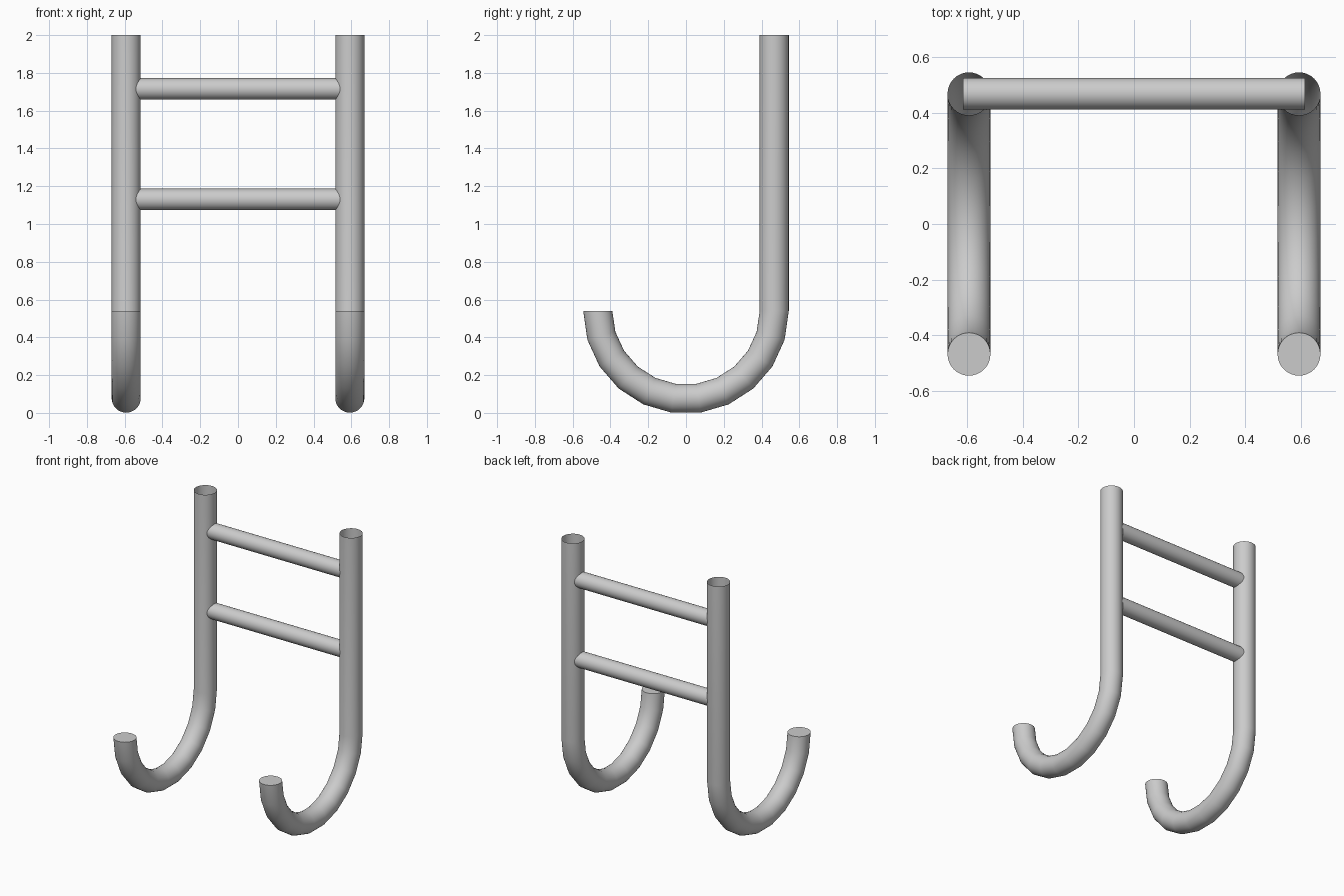
import bpy, bmesh, math

if "Cube" in bpy.data.objects:
    bpy.data.objects.remove(bpy.data.objects["Cube"])

R_PIPE, R_RUNG = 0.077, 0.057     # tube radii
X_RAIL, R_BEND = 0.592, 0.467     # rail offset, bend radius
Z_BEND, TOP = 0.54, 2.0           # bend centre height, rail top
SIDES, BENDS = 32, 11


def sweep(name, frames, radius, cap_start=False, cap_end=False):
    """Tube through rings given as (centre, axis_u, axis_v)."""
    bm = bmesh.new()
    rings = []
    for c, u, v in frames:
        ring = []
        for i in range(SIDES):
            a = 2 * math.pi * i / SIDES
            ring.append(bm.verts.new([c[k] + radius * (math.cos(a) * u[k] + math.sin(a) * v[k])
                                      for k in range(3)]))
        rings.append(ring)
    for a, b in zip(rings, rings[1:]):
        for i in range(SIDES):
            j = (i + 1) % SIDES
            bm.faces.new((a[i], a[j], b[j], b[i]))
    if cap_start:
        bm.faces.new(rings[0][::-1])
    if cap_end:
        bm.faces.new(rings[-1])
    mesh = bpy.data.meshes.new(name)
    bm.to_mesh(mesh)
    bm.free()
    obj = bpy.data.objects.new(name, mesh)
    bpy.context.collection.objects.link(obj)
    bpy.ops.object.select_all(action='DESELECT')
    obj.select_set(True)
    bpy.context.view_layer.objects.active = obj
    bpy.ops.object.shade_smooth_by_angle(angle=math.radians(40))
    return obj


# Hooked side rails: open at the top, closed at the hook tip
X = (1, 0, 0)
for side, sx in (("left", -1), ("right", 1)):
    x = sx * X_RAIL
    frames = [((x, R_BEND, TOP), (0, 1, 0), (-1, 0, 0))]
    for i in range(BENDS + 1):
        t = math.pi * i / BENDS
        radial = (0, math.cos(t), -math.sin(t))
        centre = (x, R_BEND * radial[1], Z_BEND + R_BEND * radial[2])
        frames.append((centre, radial, (-1, 0, 0)))
    sweep(side + "_hook_rail", frames, R_PIPE, cap_end=True)

# Cross rungs, ending inside the rails
for name, z in (("lower_rung", 1.13), ("upper_rung", 1.715)):
    sweep(name, [((x, R_BEND, z), (0, 1, 0), (0, 0, 1)) for x in (-0.613, 0.613)],
          R_RUNG, cap_start=True, cap_end=True)
